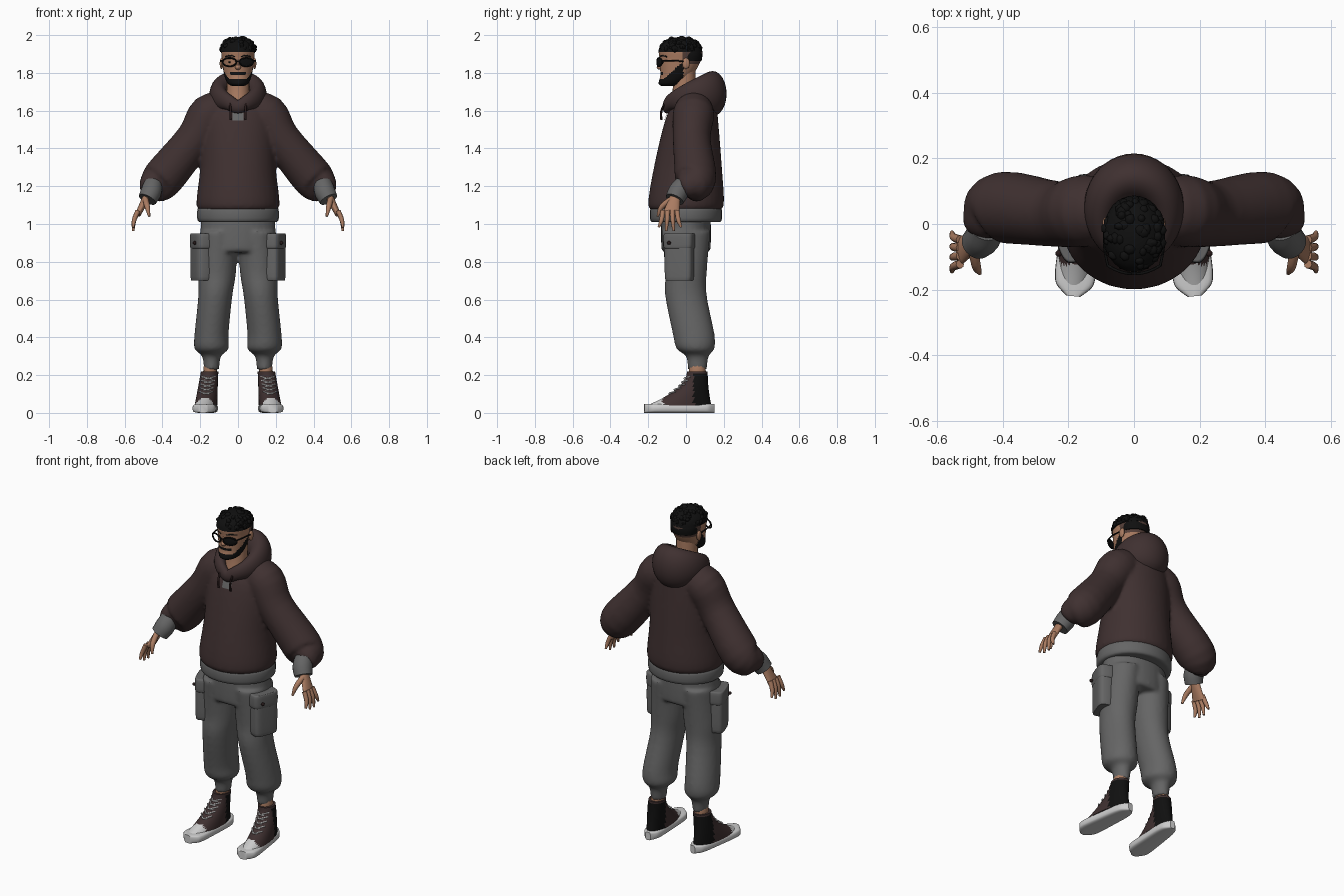
import bpy, bmesh, random
from math import sin, cos, pi, radians, copysign
from mathutils import Vector

if "Cube" in bpy.data.objects:
    bpy.data.objects.remove(bpy.data.objects["Cube"], do_unlink=True)
random.seed(4)
ALONG_Y, ALONG_Z = Vector((0, 1, 0)), Vector((0, 0, 1))


def material(name, red, green, blue):
    mat = bpy.data.materials.new(name)
    mat.use_nodes = True
    mat.diffuse_color = (red, green, blue, 1)
    mat.node_tree.nodes["Principled BSDF"].inputs["Base Color"].default_value = mat.diffuse_color
    return mat


brown = material("hoodie brown", .05, .03, .03)
grey = material("cloth grey", .13, .13, .13)
skin = material("skin", .4, .2, .12)
black = material("black", .005, .005, .005)
white = material("rubber white", .6, .6, .6)
dark = material("dark brown", .02, .01, .01)
shaved = material("shaved hair brown", .09, .05, .04)


def spline(stations, steps, closed):
    """Smooth curve through stations of (x, y, z, half width, half depth)."""
    points = [Vector(station) for station in stations]
    count, result = len(points), []

    def pick(index):
        return points[index % count if closed else max(0, min(count - 1, index))]

    for i in range(count if closed else count - 1):
        start, end = pick(i), pick(i + 1)
        leave, arrive = (end - pick(i - 1)) / 2, (pick(i + 2) - start) / 2
        for step in range(steps):
            t = step / steps
            s = 1 - t
            result.append(start * (s * s * (1 + t + t)) + leave * (t * s * s)
                          + end * (t * t * (1 + s + s)) - arrive * (t * t * s))
    return result if closed else result + [points[-1]]


def sweep(bm, flip, stations, ref=None, sides=20, power=2, steps=4, closed=False, turn=0):
    """Skin superellipse rings along stations; rings stay level without ref."""
    path = spline(stations, steps, closed)
    last, rings = len(path) - 1, []
    for i, station in enumerate(path):
        centre = Vector(station[:3])
        across, depth = Vector((cos(turn), sin(turn), 0)), Vector((-sin(turn), cos(turn), 0))
        if ref:
            before = path[i - 1 if closed else max(i - 1, 0)]
            after = path[(i + 1) % len(path) if closed else min(i + 1, last)]
            tangent = Vector(after[:3]) - Vector(before[:3])
            across = tangent.cross(ref).normalized()
            depth = across.cross(tangent.normalized())
        ring = []
        for k in range(sides):
            c, s = cos(2 * pi * k / sides), sin(2 * pi * k / sides)
            corner = (centre + across * station[3] * copysign(abs(c) ** (2 / power), c)
                      + depth * station[4] * copysign(abs(s) ** (2 / power), s))
            corner.x *= flip
            ring.append(bm.verts.new(corner))
        rings.append(ring)
    for lower, upper in zip(rings, rings[1:] + rings[:1] if closed else rings[1:]):
        for k in range(sides):
            bm.faces.new((lower[k - 1], lower[k], upper[k], upper[k - 1]))
    if not closed:
        bm.faces.new(rings[0])
        bm.faces.new(rings[-1])


def shape(stations, **options):
    """Stations with one radius are round."""
    return [s if len(s) == 5 else (*s, s[-1]) for s in stations], options


def tube(points, radius, ref=ALONG_Z, **options):
    return shape([(*p, radius) for p in points], ref=ref, sides=8, **options)


def blob(x, y, z, width, depth, height, low=-85, sides=12):
    """Ellipsoid, or a dome when low is near zero."""
    angles = [radians(low + (85 - low) * k / 4) for k in range(5)]
    return shape([(x, y, z + height * sin(a), width * cos(a), depth * cos(a)) for a in angles],
                 sides=sides, steps=3)


def slab(x, y, z, width, depth, height, **options):
    """Upright block with rounded rims."""
    return shape([(x, y, z + height * h, width * w, depth * w)
                  for h, w in ((-1, .85), (-.8, 1), (.8, 1), (1, .85))], sides=32, **options)


def part(name, mats, single=(), pair=(), rule=None, fuse=0):
    """Make one object; pair shapes appear on both sides, fuse blends them."""
    bm = bmesh.new()
    for stations, options in single:
        sweep(bm, 1, stations, **options)
    for stations, options in pair:
        for flip in (1, -1):
            sweep(bm, flip, stations, **options)
    bmesh.ops.recalc_face_normals(bm, faces=bm.faces)
    if rule:
        for face in bm.faces:
            face.material_index = rule(face.calc_center_median())
    mesh = bpy.data.meshes.new(name)
    bm.to_mesh(mesh)
    bm.free()
    for mat in mats:
        mesh.materials.append(mat)
    obj = bpy.data.objects.new(name, mesh)
    bpy.context.collection.objects.link(obj)
    bpy.ops.object.select_all(action='DESELECT')
    obj.select_set(True)
    bpy.context.view_layer.objects.active = obj
    bpy.ops.object.shade_smooth_by_angle(angle=radians(45))
    if fuse:
        remesh = obj.modifiers.new("fuse", 'REMESH')
        remesh.mode, remesh.voxel_size, remesh.use_smooth_shade = 'VOXEL', fuse, True
        obj.modifiers.new("soften", 'SMOOTH').iterations = 6
    return obj


# Hoodie: body and puffy sleeves blended together
body = shape([(0, 0, 1.07, .18, .16), (0, 0, 1.1, .22, .2), (0, .01, 1.3, .2, .18),
              (0, .03, 1.55, .19, .14), (0, .05, 1.64, .15, .11), (0, .06, 1.68, .1, .08)], sides=36)
sleeve = shape([(.06, .04, 1.6, .09), (.15, .04, 1.58, .11), (.23, .03, 1.45, .1),
                (.4, .05, 1.24, .11), (.45, .01, 1.2, .08), (.46, -.02, 1.18, .05)], ref=ALONG_Y, sides=28)
hoodie = part("hoodie", [brown], [body], [sleeve], fuse=.011)

# Hood: a thick collar lying around the neck, deep at the back
collar = []
for k in range(12):
    angle = pi * k / 6
    rear = (1 + sin(angle)) / 2
    collar.append((.1 * cos(angle), .02 + .12 * sin(angle), 1.62 + .07 * rear ** .4,
                   .025 + .05 * rear, .035 + .085 * rear))
part("hood", [brown], [shape(collar, ref=ALONG_Z, closed=True, sides=24)])

# Ribbed hem and cuffs
part("hem", [grey], [slab(0, 0, 1.05, .213, .188, .04)])
part("cuffs", [grey], pair=[shape([(.45, -.01, 1.21, .05), (.46, -.04, 1.17, .055), (.48, -.06, 1.13, .05)],
                                  ref=ALONG_Y)])

# Drawstrings and chest patch
part("drawstrings", [dark], pair=[tube([(.045, -.1, 1.66), (.04, -.13, 1.6), (.04, -.13, 1.55)],
                                       .006, ALONG_Y)])
bpy.ops.mesh.primitive_grid_add(x_subdivisions=6, y_subdivisions=6, size=.06,
                                location=(0, -.12, 1.58), rotation=(pi / 2, 0, 0))
patch = bpy.context.object
patch.name = "chest_patch"
patch.data.materials.append(grey)
wrap = patch.modifiers.new("wrap", 'SHRINKWRAP')
wrap.target, wrap.offset = hoodie, .005

# Trousers: hips and legs blended, with gathered ankles
hips = slab(0, 0, .95, .195, .13, .1)
leg = shape([(.1, 0, .96, .1, .13), (.11, 0, .75, .1, .11), (.12, 0, .62, .09, .11),
             (.14, .04, .42, .09, .11), (.14, .05, .34, .09, .1), (.14, .06, .3, .05, .06),
             (.14, .06, .23, .04, .05)], sides=28)
part("trousers", [grey], [hips], [leg], fuse=.01)

# Cargo pockets with flaps and buttons, turned a little to the front
pocket = dict(power=4, turn=-.35)
part("cargo_pockets", [grey], pair=[slab(.195, -.035, .81, .043, .075, .11, **pocket),
                                    slab(.19, -.035, .91, .05, .08, .04, **pocket)])
part("pocket_buttons", [dark], pair=[blob(.23, -.09, .9, .01, .01, .01)])

# Ankles
part("ankles", [skin], pair=[blob(.147, .06, .22, .037, .045, .08)])

# High-top shoes: white sole and toe cap, brown upper, black heel
sole = []
for k in range(13):
    t = k / 12
    width = (.048 + .02 * t) * max(.1, 1 - abs(t + t - 1) ** 6) ** .5
    sole.append((.15 + .035 * t, .15 - .37 * t, .024, width, .024))
part("shoe_soles", [white], pair=[shape(sole, ref=ALONG_Z, power=4)])
upper = []
for k in range(8):
    low = 1 - k / 7
    upper.append((.15 + .02 * low, .06 - .095 * low ** 2, .22 - .18 * low,
                  .046 + .012 * low, .055 + .115 * low ** 2))
part("shoe_uppers", [brown, white, black], pair=[shape(upper, sides=40, turn=.1)],
     rule=lambda c: 1 if c.y < -.12 else 2 if c.y > .04 and c.z < .21 else 0)
laces = []
for k in range(5):
    low = .65 - .11 * k
    x, y, z = .15 + .03 * low, .002 - .21 * low ** 2, .22 - .18 * low
    for tilt in (-.01, .01):
        laces.append(tube([(x - .036, y + .03, z - tilt), (x, y - .003, z), (x + .036, y + .03, z + tilt)], .004))
part("shoe_laces", [white], pair=laces)

# Hands: palm, four fingers and a thumb
hand = [shape([(.47, -.05, 1.17, .02, .03), (.49, -.06, 1.13, .02, .03), (.53, -.08, 1.05, .015, .045)],
              ref=ALONG_Y),
        shape([(.49, -.08, 1.13, .016), (.48, -.13, 1.09, .014), (.47, -.15, 1.04, .006)],
              ref=ALONG_Y, sides=10)]
for k in range(4):
    spread = k - 1.5
    tip = .96 + .01 * spread ** 2
    hand.append(shape([(.53, -.085 + .025 * spread, 1.07, .013), (.55, -.085 + .03 * spread, 1.02, .012),
                       (.555, -.085 + .04 * spread, tip, .006)], ref=ALONG_Y, sides=10))
part("hands", [skin], pair=hand)

# Neck, ears and nose
part("neck", [skin], [shape([(0, -.02, 1.6, .07), (0, -.02, 1.65, .06), (0, -.01, 1.72, .06), (0, -.01, 1.82, .06)])])
part("ears", [skin], pair=[blob(.087, 0, 1.85, .01, .02, .03)])
part("nose", [skin], [blob(0, -.135, 1.83, .016, .02, .014), blob(0, -.13, 1.85, .01, .016, .03)])


def face_colour(c):
    beard_line = 1.77 + .9 * max(0, c.y + .115)
    moustache = c.y < -.09 and abs(c.x) < .04 and 1.79 < c.z < 1.805
    if moustache or c.y < -.015 and c.z < beard_line:
        return 1
    return 2 if c.y > -.02 and c.z > 1.85 else 0


# Head with painted beard, moustache and shaved sides
part("head", [skin, black, shaved],
     [shape([(0, -.09, 1.73, .03, .04), (0, -.08, 1.745, .055, .065), (0, -.05, 1.79, .073, .086),
             (0, -.03, 1.87, .085, .11), (0, -.03, 1.93, .085, .11), (0, -.03, 1.98, .04, .05)],
            sides=64, steps=10)], rule=face_colour)

# Hair: cap with tousled tufts, reaching lower at the back
hair = [blob(0, -.03, 1.91, .095, .117, .08, low=0, sides=28),
        blob(0, .01, 1.89, .083, .077, .08, low=-20, sides=28)]
for k in range(70):
    angle, rise = random.uniform(0, 2 * pi), random.random()
    reach = (1 - rise ** 2.5) ** .5
    size = [random.uniform(.012, .02) for axis in "xyz"]
    hair.append(blob(.083 * reach * cos(angle), -.03 + .1 * reach * sin(angle), 1.92 + .06 * rise,
                     *size, sides=7))
part("hair", [black], hair)

# Glasses: two rims, bridge, side arms and one dark lens
eye_x, eye_z = .045, 1.857


def front_y(x):
    return -.152 + 4 * x * x


rim = []
for k in range(12):
    angle = pi * k / 6
    x = eye_x + .036 * cos(angle)
    rim.append((x, front_y(x), eye_z + .022 * sin(angle)))
side_arm = tube([(.08, front_y(.08), 1.865), (.09, -.07, 1.865), (.09, 0, 1.86)], .004)
bridge = tube([(-.014, -.15, 1.862), (.014, -.15, 1.862)], .004)
part("glasses", [black], [bridge], [tube(rim, .0045, ALONG_Y, closed=True), side_arm])
lens = []
for k in range(-4, 5):
    x = eye_x + .035 * k / 4
    lens.append((x, front_y(x), eye_z, .003, .022 * max(.1, 1 - (k / 4) ** 2) ** .5))
part("dark_lens", [black], [shape(lens, ref=ALONG_Z)])
part("eyes", [black], pair=[blob(.04, -.122, eye_z, .012, .005, .005)])
part("eyebrows", [black], pair=[tube([(.016, -.136, 1.886), (.04, -.127, 1.892), (.065, -.1, 1.886)], .005)])
